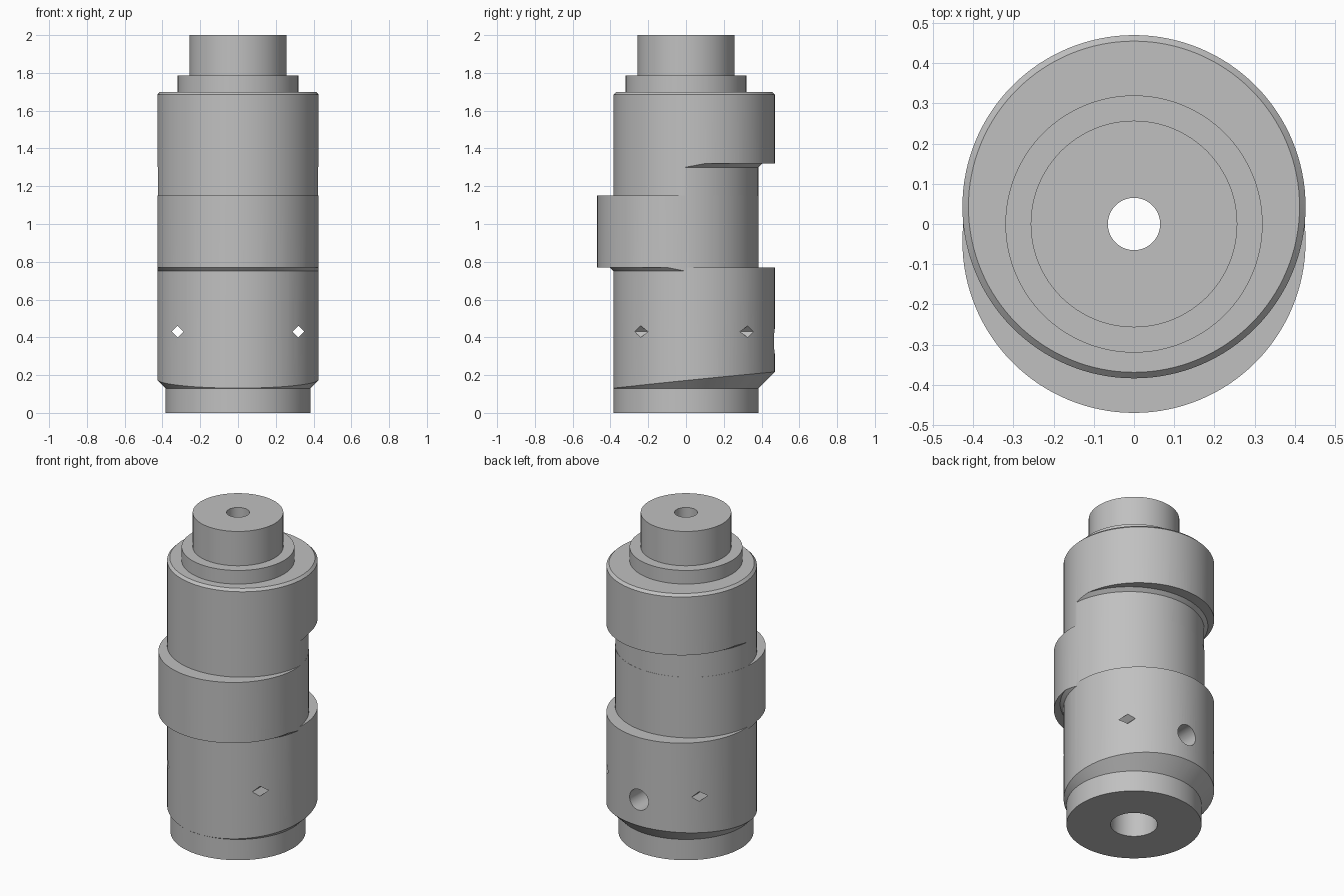
import bpy
import bmesh
import math
from mathutils import Matrix

if "Cube" in bpy.data.objects:
    bpy.data.objects.remove(bpy.data.objects["Cube"], do_unlink=True)

steel = bpy.data.materials.new("grey_steel")
steel.use_nodes = True
GREY = (0.53, 0.53, 0.53, 1)
steel.diffuse_color = GREY
steel.node_tree.nodes["Principled BSDF"].inputs["Base Color"].default_value = GREY

R = 0.427        # eccentric radius
OFF = 0.043      # eccentric throw along y


def turned(name, profile, y=0.0, sides=128, matrix=None):
    """Closed solid of revolution from (radius, height) points."""
    bm = bmesh.new()
    rings = []
    for r, z in profile:
        rings.append([bm.verts.new((r * math.cos(math.tau * i / sides),
                                    r * math.sin(math.tau * i / sides) + y, z))
                      for i in range(sides)])
    for a, b in zip(rings, rings[1:]):
        for i in range(sides):
            j = (i + 1) % sides
            bm.faces.new((a[i], a[j], b[j], b[i]))
    bm.faces.new(rings[0][::-1])
    bm.faces.new(rings[-1])
    if matrix:
        bm.transform(matrix)
    bmesh.ops.recalc_face_normals(bm, faces=bm.faces)
    mesh = bpy.data.meshes.new(name)
    bm.to_mesh(mesh)
    bm.free()
    mesh.materials.append(steel)
    ob = bpy.data.objects.new(name, mesh)
    bpy.context.collection.objects.link(ob)
    return ob


def combine(target, other, operation):
    """Apply a boolean and discard the second solid."""
    mod = target.modifiers.new("combine", "BOOLEAN")
    mod.operation = operation
    mod.solver = "EXACT"
    mod.object = other
    bpy.context.view_layer.objects.active = target
    bpy.ops.object.modifier_apply(modifier=mod.name)
    bpy.data.objects.remove(other, do_unlink=True)


# Central spindle: bottom journal, shoulder and top stub
shaft = turned("eccentric_shaft", [(0.383, 0), (0.383, 0.2), (0.32, 0.2),
                                   (0.32, 1.785), (0.257, 1.785), (0.257, 2)])

# Lower eccentric, its bottom edge bevelled by a cone about the main axis
lower = turned("lower_eccentric", [(R, 0.13), (R, 0.77)], OFF)
combine(lower, turned("bevel_cone", [(0.383, 0.13), (0.503, 0.25), (0.503, 0.9)]),
        "INTERSECT")

# Middle eccentric, undercut beside the lower one
middle = turned("middle_eccentric", [(R, 0.6), (R, 1.15)], -OFF)
combine(middle, turned("undercut", [(R - 0.02, 0.5), (R - 0.02, 0.73), (R + 0.02, 0.77),
                                    (0.6, 0.77), (0.6, 1.3)], OFF), "INTERSECT")

# Upper eccentric, with a lens-shaped neck below it
upper = turned("upper_eccentric", [(R, 1), (R, 1.685), (R - 0.015, 1.7)], OFF)
combine(upper, turned("neck", [(R - 0.001, 0.9), (R - 0.001, 1.3), (R + 0.02, 1.32),
                               (0.6, 1.32), (0.6, 1.8)], -OFF), "INTERSECT")

for part in (lower, middle, upper):
    combine(shaft, part, "UNION")

# Stepped bore along the axis
combine(shaft, turned("bore", [(0.133, -0.1), (0.133, 0.3), (0.065, 0.3), (0.065, 2.1)]),
        "DIFFERENCE")

# Round hole from the back into the bore
along_y = Matrix.Rotation(-math.pi / 2, 4, "X")
combine(shaft, turned("round_hole", [(0.065, 0), (0.065, 0.6)], sides=48,
                      matrix=Matrix.Translation((0, 0, 0.38)) @ along_y), "DIFFERENCE")

# Diamond holes from front to back on both sides
for side in (-1, 1):
    place = Matrix.Translation((side * 0.32, 0, 0.43)) @ along_y
    combine(shaft, turned("diamond_hole", [(0.031, -0.6), (0.031, 0.6)], sides=4,
                          matrix=place), "DIFFERENCE")

bpy.ops.object.select_all(action="DESELECT")
shaft.select_set(True)
bpy.context.view_layer.objects.active = shaft
bpy.ops.object.shade_smooth_by_angle(angle=math.radians(25))
